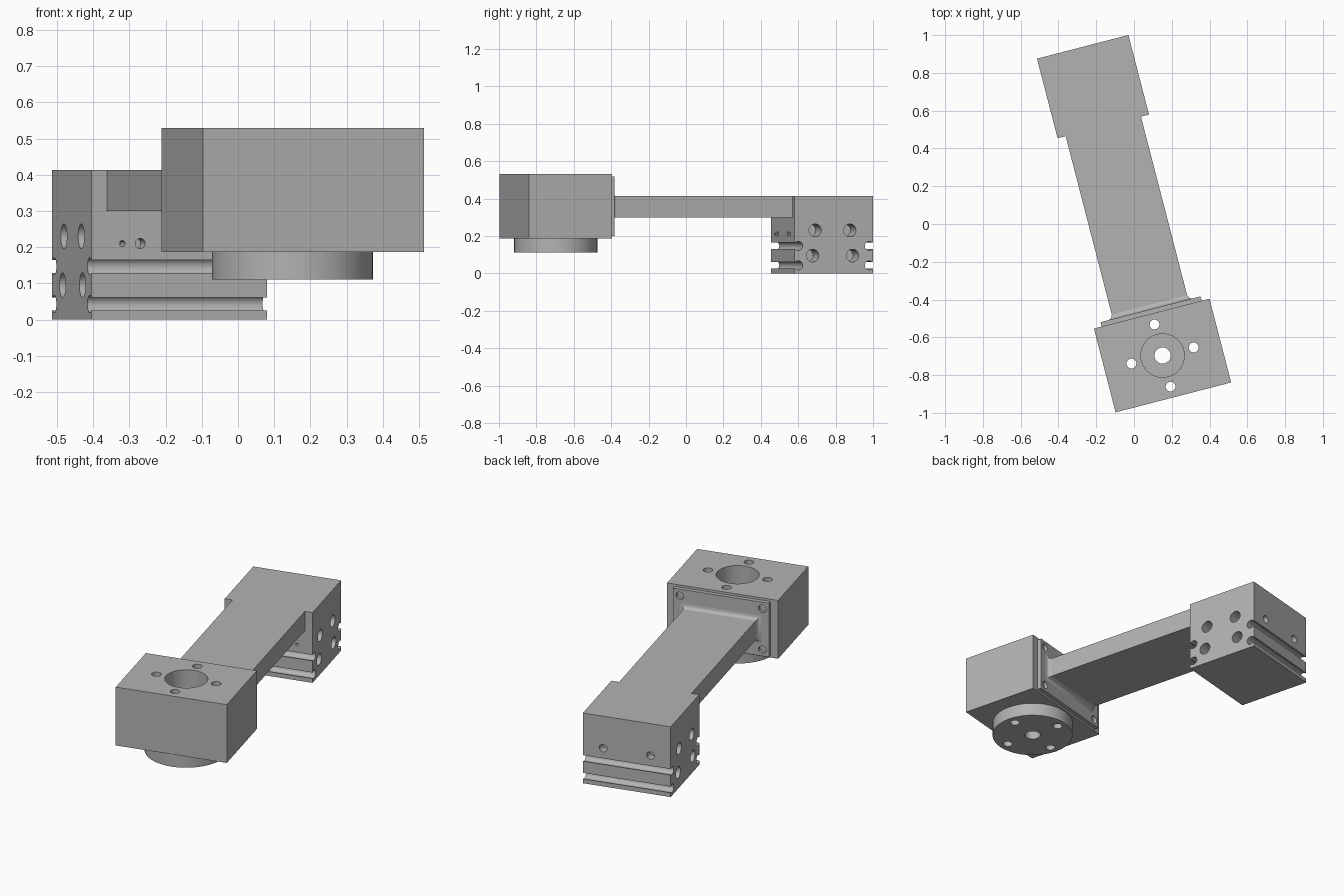
import bpy
from math import pi, radians
from mathutils import Matrix, Vector

cube = bpy.data.objects.get("Cube")
if cube:
    bpy.data.objects.remove(cube)

metal = bpy.data.materials.new("grey metal")
metal.use_nodes = True
metal.diffuse_color = (0.45, 0.45, 0.45, 1)
metal.node_tree.nodes["Principled BSDF"].inputs["Base Color"].default_value = metal.diffuse_color

# The arm is built along y, then turned into its final direction
ANGLE = radians(14.5)
CENTRE = -0.028
parts = []


def finish(obj, name):
    obj.name = name
    bpy.ops.object.transform_apply(location=False, rotation=True, scale=True)
    obj.data.materials.append(metal)
    return obj


def box(name, x, y, z):
    """Box from three (low, high) ranges."""
    ranges = (x, y, z)
    bpy.ops.mesh.primitive_cube_add(size=1, location=[(a + b) / 2 for a, b in ranges])
    obj = bpy.context.object
    obj.scale = [b - a for a, b in ranges]
    return finish(obj, name)


def cylinder(name, centre, radius, length, axis="z"):
    turn = {"x": (0, pi / 2, 0), "y": (pi / 2, 0, 0), "z": (0, 0, 0)}[axis]
    bpy.ops.mesh.primitive_cylinder_add(vertices=48, radius=radius, depth=length,
                                        location=centre, rotation=turn)
    return finish(bpy.context.object, name)


def cut(target, cutter):
    mod = target.modifiers.new("cut", "BOOLEAN")
    mod.operation = "DIFFERENCE"
    mod.solver = "EXACT"
    mod.object = cutter
    bpy.ops.object.select_all(action="DESELECT")
    bpy.context.view_layer.objects.active = target
    target.select_set(True)
    bpy.ops.object.modifier_apply(modifier=mod.name)
    bpy.data.objects.remove(cutter)


def drill(target, centre, radius, length, axis="z"):
    cut(target, cylinder("drill", centre, radius, length, axis))


# Head with its central bore
HEAD_Y = -0.712
head = box("head_block", (-0.316, 0.316), (-0.941, -0.483), (0.187, 0.53))
drill(head, (0, HEAD_Y, 0.4), 0.115, 0.6)

# Round mounting disc below the head
disc = cylinder("mounting_disc", (0, HEAD_Y, 0.149), 0.2225, 0.076)
drill(disc, (0, HEAD_Y, 0.15), 0.043, 0.3)

# Bolt circle through head and disc
for dx, dy in ((1, 0), (-1, 0), (0, 1), (0, -1)):
    for part in (head, disc):
        drill(part, (dx * 0.17, HEAD_Y + dy * 0.17, 0.3), 0.026, 0.8)

# Flange plate with corner screw holes
flange = box("flange_plate", (-0.273, 0.273), (-0.483, -0.459), (0.2, 0.517))
for sx in (-1, 1):
    for sz in (-1, 1):
        drill(flange, (sx * 0.235, -0.46, 0.358 + sz * 0.12), 0.022, 0.038, "y")

# Connecting beam
beam = box("beam", (-0.206, 0.206), (-0.459, 0.541), (0.3, 0.413))

# Concave fillet where the beam meets the flange
verts, faces = [], []
for y, grow in ((-0.459, 0.024), (-0.456, 0.014), (-0.45, 0.007), (-0.435, 0)):
    w, low, high = 0.206 + grow, 0.3 - grow, 0.413 + grow
    verts += [(-w, y, low), (w, y, low), (w, y, high), (-w, y, high)]
for ring in range(3):
    for i in range(4):
        a, b = ring * 4 + i, ring * 4 + (i + 1) % 4
        faces.append((a, b, b + 4, a + 4))
mesh = bpy.data.meshes.new("beam_fillet")
mesh.from_pydata(verts, [], faces)
fillet = bpy.data.objects.new("beam_fillet", mesh)
bpy.context.collection.objects.link(fillet)
mesh.materials.append(metal)

# Rear block
FRONT, BACK = 0.541, 0.976
rear = box("rear_block", (-0.25, 0.25), (FRONT, BACK), (0, 0.413))

# Keyhole grooves along the front and back faces
for face, inward in ((FRONT, 1), (BACK, -1)):
    for z in (0.043, 0.147):
        span = sorted((face - inward * 0.05, face + inward * 0.022))
        cut(rear, box("slot", (-0.4, 0.4), span, (z - 0.018, z + 0.018)))
        drill(rear, (0, face + inward * 0.022, z), 0.024, 0.8, "x")

# Four blind holes in each side
for side in (-1, 1):
    for z, spread in ((0.23, 0.096), (0.095, 0.11)):
        for s in (-1, 1):
            drill(rear, (side * 0.25, 0.752 + s * spread, z), 0.034, 0.24, "x")

# Screw and pin holes in front and back faces
for s in (-1, 1):
    drill(rear, (s * 0.135, BACK, 0.225), 0.022, 0.1, "y")
    drill(rear, (s * 0.111, FRONT, 0.21), 0.014, 0.1, "y")
    drill(rear, (s * 0.162, FRONT, 0.21), 0.008, 0.1, "y")

# Smooth the round faces and turn the arm into place
place = Matrix.Rotation(ANGLE, 4, "Z") @ Matrix.Translation(Vector((CENTRE, 0, 0)))
for part in (head, disc, flange, beam, fillet, rear):
    part.matrix_world = place @ part.matrix_basis
    bpy.ops.object.select_all(action="DESELECT")
    bpy.context.view_layer.objects.active = part
    part.select_set(True)
    bpy.ops.object.shade_smooth_by_angle(angle=radians(30))
